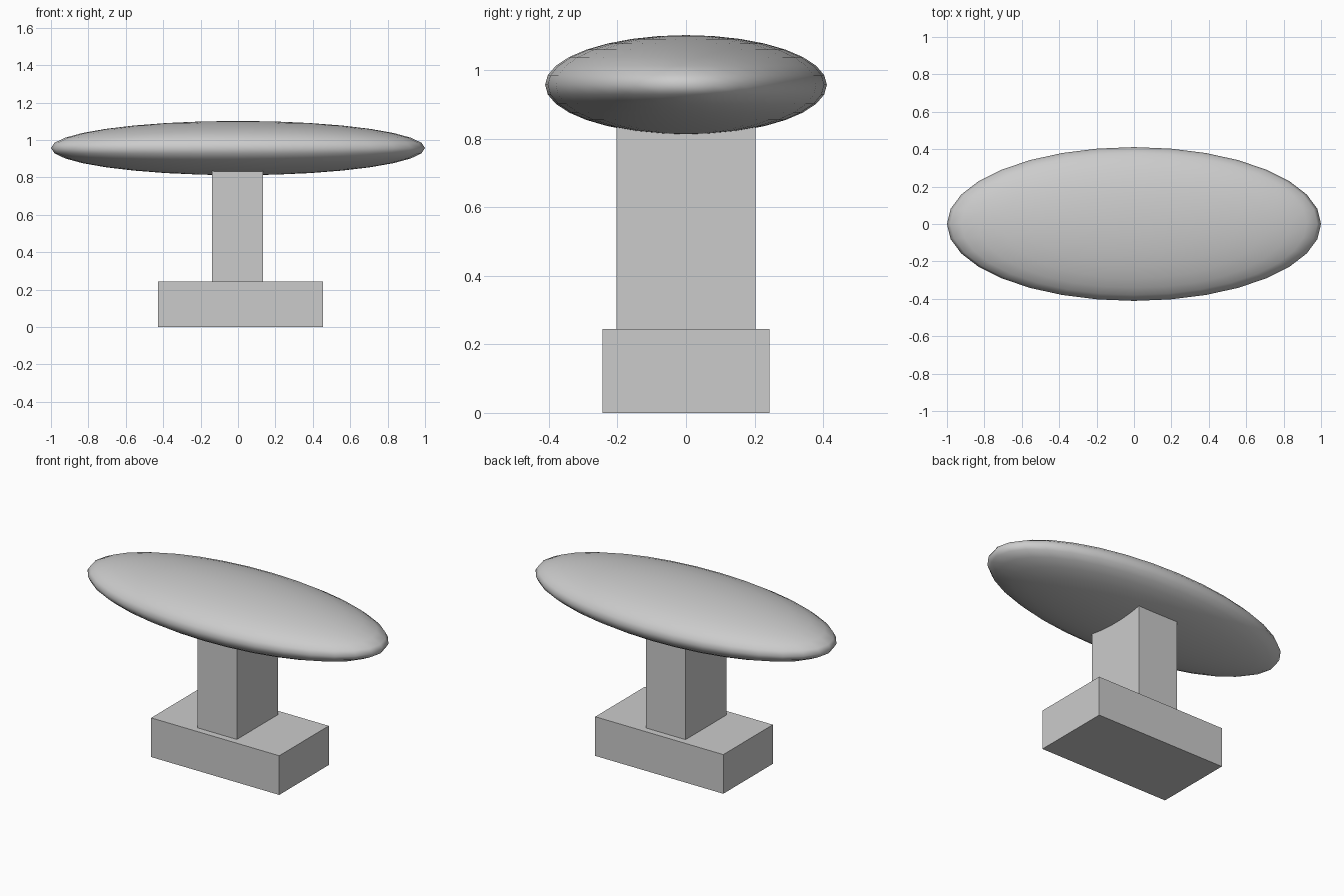
import bpy

if "Cube" in bpy.data.objects:
    bpy.data.objects.remove(bpy.data.objects["Cube"])


def box(name, x0, x1, y0, y1, z0, z1):
    bpy.ops.mesh.primitive_cube_add(size=1, location=((x0 + x1) / 2, (y0 + y1) / 2, (z0 + z1) / 2))
    ob = bpy.context.object
    ob.name = name
    ob.scale = (x1 - x0, y1 - y0, z1 - z0)
    bpy.ops.object.transform_apply(location=False, rotation=False, scale=True)
    return ob


# Foot block and upright post (the post runs up into the top)
box("base", -0.428, 0.455, -0.244, 0.244, 0, 0.244)
box("post", -0.139, 0.134, -0.2025, 0.2025, 0.244, 0.95)

# Flattened smooth ellipsoid top
bpy.ops.mesh.primitive_uv_sphere_add(segments=32, ring_count=16, radius=1, location=(0, 0, 0.957))
top = bpy.context.object
top.name = "oval_top"
top.scale = (1, 0.411, 0.145)
bpy.ops.object.transform_apply(location=False, rotation=False, scale=True)
bpy.ops.object.shade_smooth()
